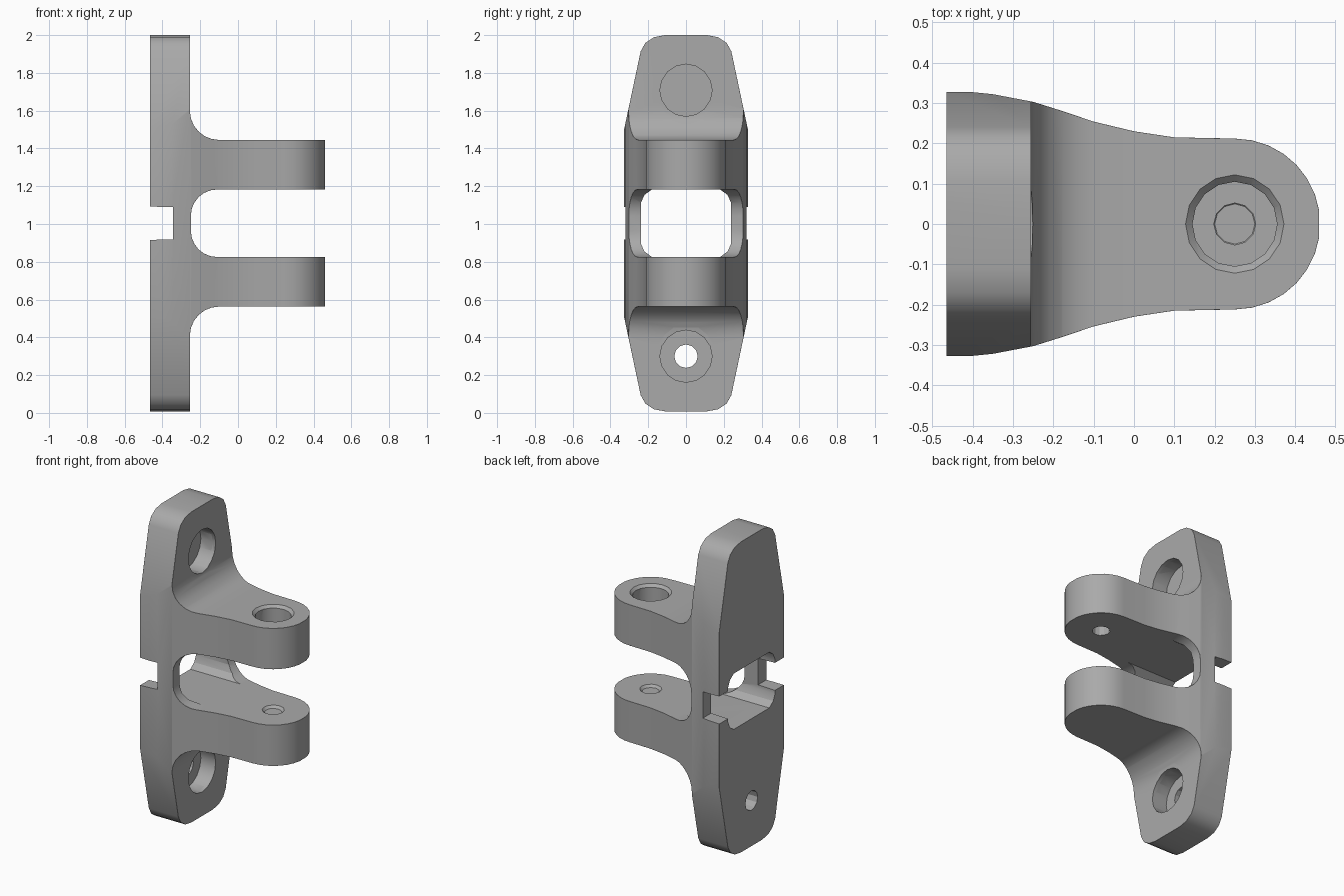
import bpy, bmesh, math
from mathutils import Vector

cube = bpy.data.objects.get("Cube")
if cube:
    bpy.data.objects.remove(cube, do_unlink=True)

MID = 1.004  # mirror height of the bracket

grey = bpy.data.materials.new("plain grey")
grey.use_nodes = True
colour = (0.4, 0.4, 0.4, 1)
grey.diffuse_color = colour
grey.node_tree.nodes["Principled BSDF"].inputs["Base Color"].default_value = colour


def add_object(name, bm):
    bmesh.ops.recalc_face_normals(bm, faces=bm.faces)
    mesh = bpy.data.meshes.new(name)
    bm.to_mesh(mesh)
    bm.free()
    mesh.materials.append(grey)
    obj = bpy.data.objects.new(name, mesh)
    bpy.context.collection.objects.link(obj)
    return obj


def prism(name, outline, place, low, high):
    """Extrude a 2D outline; place(a, b, t) maps it into space."""
    bm = bmesh.new()
    face = bm.faces.new([bm.verts.new(place(a, b, low)) for a, b in outline])
    new = bmesh.ops.extrude_face_region(bm, geom=[face])["geom"]
    move = Vector(place(0, 0, high)) - Vector(place(0, 0, low))
    bmesh.ops.translate(bm, vec=move, verts=[v for v in new if isinstance(v, bmesh.types.BMVert)])
    return add_object(name, bm)


def cone(name, start, end, r1, r2, sides=12):
    """Cylinder or cone running from start to end."""
    start, end = Vector(start), Vector(end)
    axis = end - start
    bm = bmesh.new()
    bmesh.ops.create_cone(bm, cap_ends=True, segments=sides, radius1=r1, radius2=r2, depth=axis.length)
    matrix = axis.to_track_quat('Z', 'Y').to_matrix().to_4x4()
    matrix.translation = (start + end) / 2
    bm.transform(matrix)
    return add_object(name, bm)


def apply(obj, mod):
    bpy.context.view_layer.objects.active = obj
    bpy.ops.object.modifier_apply(modifier=mod.name)


def combine(obj, tool, operation):
    mod = obj.modifiers.new("cut", 'BOOLEAN')
    mod.operation, mod.solver, mod.object = operation, 'EXACT', tool
    apply(obj, mod)
    bpy.data.objects.remove(tool, do_unlink=True)


def arc(cx, cy, r, start, end, steps):
    angles = [math.radians(start + (end - start) * i / steps) for i in range(steps + 1)]
    return [(cx + r * math.cos(a), cy + r * math.sin(a)) for a in angles]


def mirrored(half, axis):
    """Close an outline by reflecting it across zero on one axis."""
    sign = (-1, 1) if axis == 0 else (1, -1)
    return half + [(a * sign[0], b * sign[1]) for a, b in reversed(half)]


# Plate with two arms, seen along y (heights measured from the middle)
half = [(-0.465, 0.996), (-0.255, 0.996)]
half += arc(-0.1, 0.596, 0.155, 180, 270, 6)
half += [(0.5, 0.441), (0.5, 0.179)]
half += arc(-0.11, 0.039, 0.14, 90, 180, 6)
bracket = prism("hinge_bracket", mirrored(half, 1),
                lambda a, b, t: (a, t, b + MID), -0.5, 0.5)

# Waisted plan with a round tip
plan = [(-0.5, 0.333), (-0.44, 0.331), (-0.35, 0.322), (-0.25, 0.303), (-0.18, 0.281),
        (-0.1, 0.254), (0, 0.23), (0.1, 0.215)]
plan += arc(0.25, 0, 0.212, 90, 9, 7)
combine(bracket, prism("plan_tool", mirrored(plan, 1),
                       lambda a, b, t: (a, b, t), -0.5, 2.5), 'INTERSECT')

# Tapered plate outline with rounded ends
side = [(0.34, 0), (0.325, 0.504)]
side = [(0.327, -0.5), (0.327, 0.5), (0.24, 0.91), (0.215, 0.955), (0.17, 0.985), (0.11, 0.996)]
upper = side[1:]
outline = mirrored(upper, 0)
outline += [(a, -b) for a, b in reversed(outline)]
combine(bracket, prism("side_tool", outline,
                       lambda a, b, t: (t, a, b + MID), -1, 1), 'INTERSECT')

# Chamfer along all outer edges
bevel = bracket.modifiers.new("chamfer", 'BEVEL')
bevel.width, bevel.segments = 0.024, 1
bevel.limit_method, bevel.angle_limit = 'ANGLE', math.radians(40)
apply(bracket, bevel)

# Window between the arms, and the slot across the back
corner = [(0.238, 0.11), (0.22, 0.15), (0.18, 0.179)]
window = mirrored(corner, 0)
window += [(a, -b) for a, b in reversed(window)]
combine(bracket, prism("window_tool", window,
                       lambda a, b, t: (t, a, b + MID), -1, -0.1), 'DIFFERENCE')
slot = [(-0.6, 0.092), (-0.345, 0.085), (-0.345, -0.085), (-0.6, -0.092)]
combine(bracket, prism("slot_tool", slot,
                       lambda a, b, t: (a, t, b + MID), -0.5, 0.5), 'DIFFERENCE')

for s in (1, -1):
    # Countersunk screw holes in the plate
    z = MID + s * 0.704
    for tool in (cone("screw_hole", (-0.6, 0, z), (0, 0, z), 0.062, 0.062),
                 cone("screw_recess", (-0.36, 0, z), (-0.1, 0, z), 0.138, 0.138, 16),
                 cone("screw_rim", (-0.28, 0, z), (-0.23, 0, z), 0.135, 0.185, 16)):
        combine(bracket, tool, 'DIFFERENCE')
    # Pin holes in the arms: round recess above, six-sided recess below
    sides = 16 if s > 0 else 6
    outer = MID + s * 0.441
    inner = MID + s * 0.179
    for tool in (cone("pin_hole", (0.25, 0, inner - s * 0.05), (0.25, 0, outer + s * 0.05), 0.052, 0.052),
                 cone("pin_recess", (0.25, 0, outer - s * 0.11), (0.25, 0, outer + s * 0.05), 0.105, 0.105, sides),
                 cone("pin_rim", (0.25, 0, outer - s * 0.02), (0.25, 0, outer + s * 0.02), 0.102, 0.142, sides),
                 cone("pin_inner_rim", (0.25, 0, inner + s * 0.015), (0.25, 0, inner - s * 0.015), 0.05, 0.08)):
        combine(bracket, tool, 'DIFFERENCE')

# Smooth the curves, keep the chamfers crisp
bpy.ops.object.select_all(action='DESELECT')
bracket.select_set(True)
bpy.context.view_layer.objects.active = bracket
bpy.ops.object.shade_smooth_by_angle(angle=math.radians(28))
